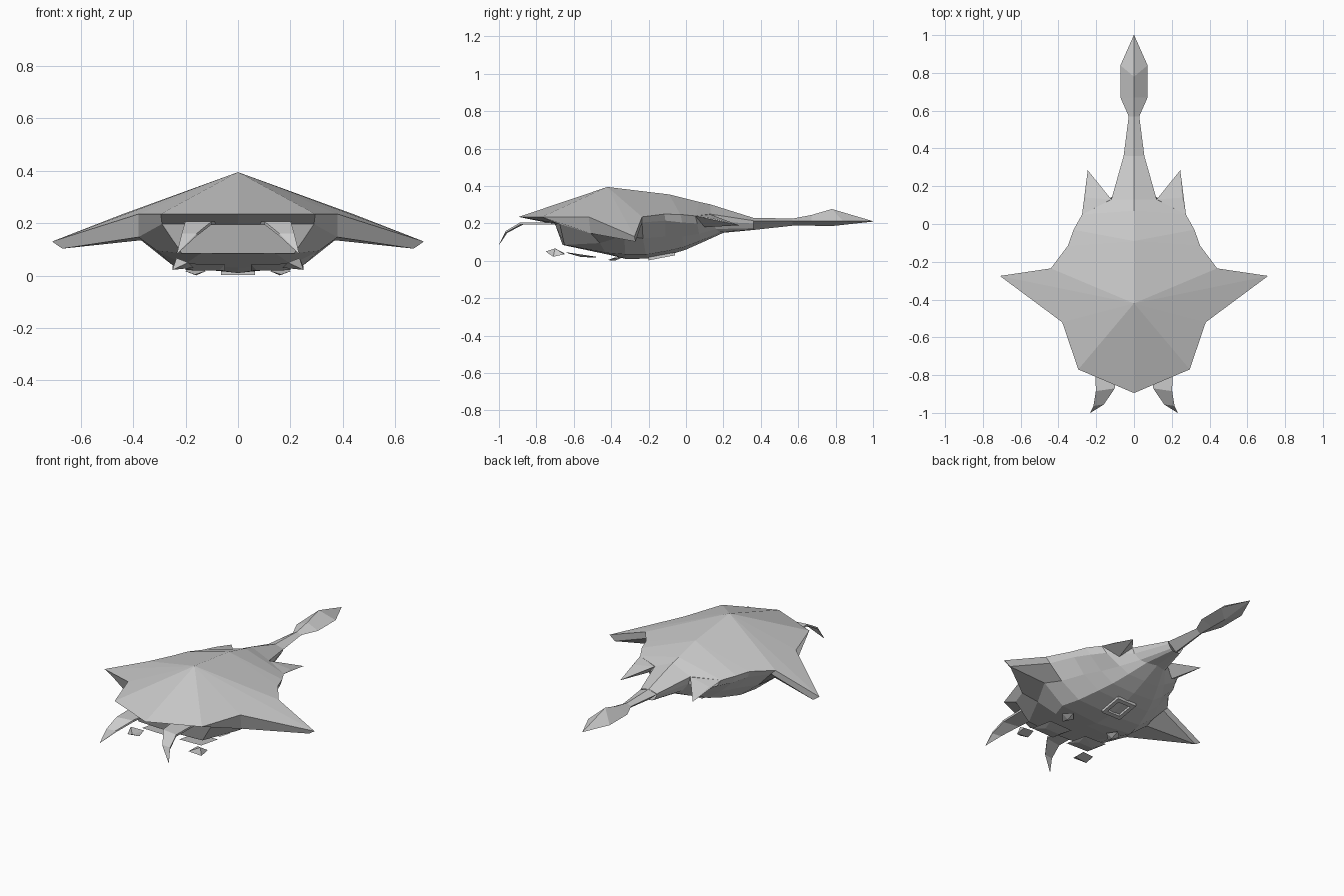
import bpy, bmesh
from mathutils import Vector

if "Cube" in bpy.data.objects:
    bpy.data.objects.remove(bpy.data.objects["Cube"])


def finish(bm, name):
    bmesh.ops.remove_doubles(bm, verts=bm.verts, dist=0.0005)
    bmesh.ops.dissolve_degenerate(bm, edges=bm.edges, dist=0.0005)
    bmesh.ops.recalc_face_normals(bm, faces=bm.faces)
    me = bpy.data.meshes.new(name)
    bm.to_mesh(me)
    bm.free()
    ob = bpy.data.objects.new(name, me)
    bpy.context.collection.objects.link(ob)
    return ob


def add_face(bm, pts):
    uniq = []
    for p in pts:
        if all((Vector(p) - Vector(q)).length > 0.0005 for q in uniq):
            uniq.append(p)
    if len(uniq) > 2:
        bm.faces.new([bm.verts.new(p) for p in uniq])


def loft(bm, rows, side=1, closed=False):
    """Skin between rows of points, optionally mirrored or closed round."""
    for a, b in zip(rows, rows[1:]):
        n = len(a)
        for i in range(n if closed else n - 1):
            j = (i + 1) % n
            quad = [a[i], a[j], b[j], b[i]]
            add_face(bm, [(p[0] * side, p[1], p[2]) for p in quad])


def hull_part(name, pts):
    """Mirrored pair of small faceted pieces."""
    for side, label in ((1, "right"), (-1, "left")):
        bm = bmesh.new()
        vs = [bm.verts.new((x * side, y, z)) for x, y, z in pts]
        bmesh.ops.convex_hull(bm, input=vs)
        finish(bm, f"{label}_{name}")


# Body: spine (y,z), rim, under rim, flank, keel (y,z) for each station
stations = [
    ((-.42, .395), (0, -.895, .235), (0, -.70, .195), (0, -.66, .085), (-.66, .085)),
    ((-.42, .395), (.295, -.77, .235), (.29, -.675, .197), (.215, -.65, .085), (-.66, .085)),
    ((-.42, .395), (.38, -.52, .235), (.38, -.51, .147), (.31, -.46, .095), (-.40, .03)),
    ((-.42, .395), (.71, -.275, .13), (.67, -.27, .103), (.37, -.33, .135), (-.32, .01)),
    ((-.42, .395), (.44, -.235, .235), (.41, -.235, .205), (.33, -.23, .12), (-.20, .012)),
    ((-.09, .355), (.35, -.115, .25), (.34, -.11, .215), (.27, -.11, .13), (-.08, .035)),
    ((-.09, .355), (.32, -.03, .248), (.30, -.02, .205), (.22, -.02, .13), (0, .06)),
    ((.07, .315), (.275, .05, .24), (.25, .06, .2), (.16, .07, .145), (.09, .10)),
    ((.13, .302), (.12, .13, .25), (.115, .14, .21), (.09, .16, .17), (.2, .15)),
    ((.36, .23), (.055, .36, .215), (.05, .36, .20), (.035, .36, .175), (.36, .165)),
]
rows = []
for spine, rim, under, flank, keel in stations:
    low = (flank[0] * .66, (flank[1] + keel[0]) / 2, keel[1] + .2 * (flank[2] - keel[1]))
    rows.append([(0, *spine), rim, under, flank, low, (0, *keel)])
bm = bmesh.new()
loft(bm, rows, 1)
loft(bm, rows, -1)
finish(bm, "body")

# Tail with a diamond-shaped paddle: (ridge y, edge y, half width, top z, bottom z)
tail = [(.36, .36, .055, .23, .165), (.57, .57, .028, .226, .188),
        (.67, .67, .072, .245, .188), (.78, .84, .072, .277, .186), (1, 1, .001, .212, .21)]
bm = bmesh.new()
loft(bm, [[(0, ry, t), (w, ey, .212), (0, ry, b), (-w, ey, .212)]
          for ry, ey, w, t, b in tail], closed=True)
finish(bm, "tail")

# Rear fins
hull_part("rear_fin", [(.275, .05, .24), (.255, .14, .228), (.245, .285, .19),
                       (.12, .13, .248), (.19, .1, .18)])

# Curved flat feelers below the front lip: (centre x, y, z, half width, half height)
feeler = [(.145, -.70, .2, .06, .006), (.152, -.87, .2, .05, .006),
          (.187, -.955, .155, .028, .005), (.232, -1, .085, .001, .001)]
for side, label in ((1, "right"), (-1, "left")):
    bm = bmesh.new()
    loft(bm, [[(x - w, y, z - h), (x - w, y, z + h), (x + w, y - w * .3, z + h),
               (x + w, y - w * .3, z - h)] for x, y, z, w, h in feeler], side, closed=True)
    finish(bm, f"{label}_feeler")

# Loose claws and plates under the body
hull_part("front_claw", [(.17, -.71, .03), (.19, -.75, .05), (.235, -.70, .067),
                         (.25, -.65, .035), (.25, -.71, .022), (.18, -.65, .04)])
hull_part("belly_plate", [(.05, -.64, .043), (.2, -.64, .046), (.2, -.48, .022),
                          (.05, -.48, .018), (.07, -.56, .02), (.17, -.56, .02)])
hull_part("small_plate", [(.12, -.38, .018), (.165, -.42, .004), (.205, -.37, .018),
                          (.16, -.33, .022), (.16, -.38, .001)])

# Rectangular vent under the belly, with a raised rim
ring = [(.065, .07), (-.065, .07), (-.065, -.07), (.065, -.07)]
bm = bmesh.new()
loft(bm, [[(x * s, -.13 + y * s, .022 + .19 * y * s + dz) for x, y in ring]
          for s, dz in ((1, .01), (1, -.006), (.65, -.006), (.65, .01))], closed=True)
finish(bm, "belly_vent")
